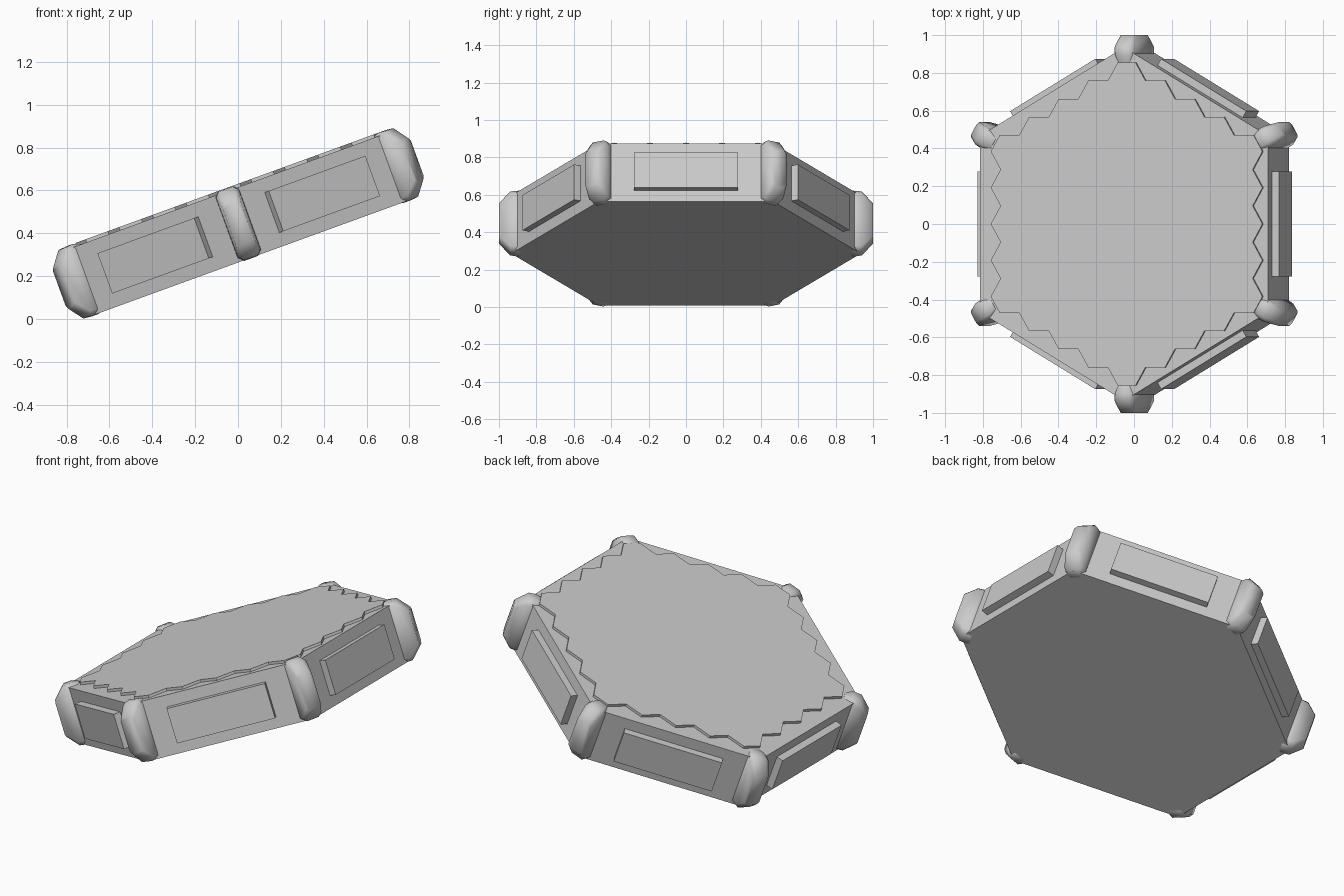
import bpy, bmesh, math
from mathutils import Matrix, Vector

if "Cube" in bpy.data.objects:
    bpy.data.objects.remove(bpy.data.objects["Cube"], do_unlink=True)

grey = bpy.data.materials.new("light grey")
grey.use_nodes = True
colour = (0.6, 0.6, 0.6, 1)
grey.diffuse_color = colour
grey.node_tree.nodes["Principled BSDF"].inputs["Base Color"].default_value = colour

# The whole tile is tilted up towards +x
TILT = Matrix.Translation((0, 0, 0.45)) @ Matrix.Rotation(math.radians(-20), 4, 'Y')
APOTHEM = 0.81


def turn(degrees):
    return Matrix.Rotation(math.radians(degrees), 4, 'Z')


def loft(name, rings, local=Matrix(), smooth=False):
    """Skin a list of closed rings and cap both ends."""
    bm = bmesh.new()
    loops = [[bm.verts.new(p) for p in ring] for ring in rings]
    n = len(loops[0])
    for a, b in zip(loops, loops[1:]):
        for i in range(n):
            j = (i + 1) % n
            bm.faces.new((a[i], a[j], b[j], b[i]))
    bm.faces.new(loops[0][::-1])
    bm.faces.new(loops[-1])
    bmesh.ops.recalc_face_normals(bm, faces=bm.faces)
    mesh = bpy.data.meshes.new(name)
    bm.to_mesh(mesh)
    bm.free()
    mesh.materials.append(grey)
    obj = bpy.data.objects.new(name, mesh)
    bpy.context.collection.objects.link(obj)
    obj.matrix_world = TILT @ local
    if smooth:
        bpy.ops.object.select_all(action='DESELECT')
        obj.select_set(True)
        bpy.context.view_layer.objects.active = obj
        bpy.ops.object.shade_smooth_by_angle(angle=math.radians(50))
    return obj


def extrude(name, outline, low, high, local=Matrix()):
    return loft(name, [[(x, y, z) for x, y in outline] for z in (low, high)], local)


# Hexagonal body
radius = APOTHEM / math.cos(math.pi / 6)
corners = [(radius * math.cos(math.radians(a)), radius * math.sin(math.radians(a)))
           for a in range(30, 390, 60)]
extrude("hexagon_body", corners, -0.175, 0.155)

# Thin top plate with a zigzag rim
rim = []
for side in range(6):
    for k in range(9):
        reach = 0.765 if k % 2 == 0 else 0.71
        p = turn(60 * side) @ Vector((reach, (k - 4) * 0.096, 0))
        rim.append((p.x, p.y))
extrude("zigzag_top_plate", rim, 0.15, 0.17, Matrix.Translation((0.02, 0, 0)))

# Raised panel on every side
panel = [(APOTHEM - 0.02, -0.277), (0.85, -0.277), (0.85, 0.277), (APOTHEM - 0.02, 0.277)]
for side in range(6):
    extrude(f"side_panel_{side + 1}", panel, -0.11, 0.09, turn(60 * side))


# Rounded post on every corner, lofted outwards through chamfered sections
def section(r, half_width, half_height):
    c = half_width * 0.4
    quarter = [(half_width, half_height - c), (half_width - c, half_height)]
    top = quarter + [(-s, h) for s, h in quarter[::-1]]
    return [(r, s, h - 0.004) for s, h in top + [(-s, -h) for s, h in top]]


for corner in range(6):
    rings = [section(0.85, 0.042, 0.162), section(0.895, 0.058, 0.174),
             section(0.94, 0.056, 0.17), section(1.0, 0.045, 0.105)]
    loft(f"corner_post_{corner + 1}", rings, turn(30 + 60 * corner), smooth=True)
